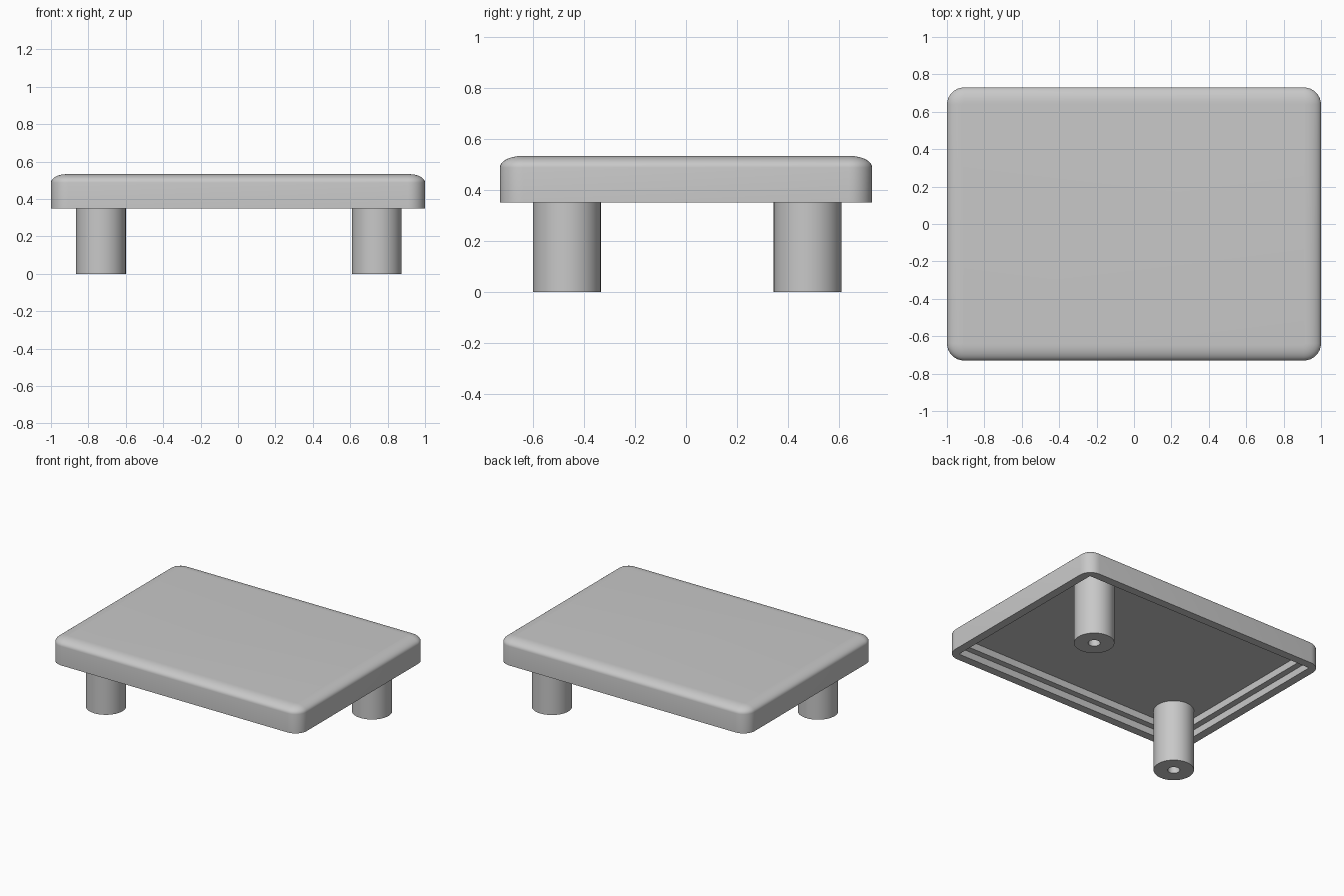
import bpy, bmesh
from math import sin, cos, pi, radians

cube = bpy.data.objects.get("Cube")
if cube:
    bpy.data.objects.remove(cube, do_unlink=True)

grey = bpy.data.materials.new("light_grey")
grey.use_nodes = True
colour = (0.58, 0.58, 0.58, 1)
grey.diffuse_color = colour
grey.node_tree.nodes["Principled BSDF"].inputs["Base Color"].default_value = colour

HALF_X, HALF_Y = 1.0, 0.73
BASE, TOP, CEILING = 0.35, 0.533, 0.45
CORNER, STEPS = 0.092, 8


def rounded_rectangle(inset, z, radius):
    """Counter-clockwise outline, inset from the outer edge."""
    points = []
    for q, (sx, sy) in enumerate([(1, 1), (-1, 1), (-1, -1), (1, -1)]):
        cx, cy = sx * (HALF_X - inset - radius), sy * (HALF_Y - inset - radius)
        for i in range(STEPS + 1):
            a = (q + i / STEPS) * pi / 2
            points.append((cx + radius * cos(a), cy + radius * sin(a), z))
    return points


def circle(x, y, radius, z, sides=48):
    return [(x + radius * cos(2 * pi * i / sides),
             y + radius * sin(2 * pi * i / sides), z) for i in range(sides)]


def skin(name, outlines, cap_start=True, cap_end=True):
    """Join successive outlines with quads and cap the ends."""
    bm = bmesh.new()
    rings = [[bm.verts.new(p) for p in outline] for outline in outlines]
    for a, b in zip(rings, rings[1:]):
        for i in range(len(a)):
            j = (i + 1) % len(a)
            bm.faces.new((a[i], a[j], b[j], b[i]))
    if cap_start:
        bm.faces.new(rings[0])
    if cap_end:
        bm.faces.new(rings[-1])
    bmesh.ops.recalc_face_normals(bm, faces=bm.faces)
    mesh = bpy.data.meshes.new(name)
    bm.to_mesh(mesh)
    bm.free()
    mesh.materials.append(grey)
    obj = bpy.data.objects.new(name, mesh)
    bpy.context.collection.objects.link(obj)
    bpy.ops.object.select_all(action="DESELECT")
    obj.select_set(True)
    bpy.context.view_layer.objects.active = obj
    bpy.ops.object.shade_smooth_by_angle(angle=radians(35))
    return obj


# Lid: stepped recess underneath, straight sides, softly rounded top edge
LEDGE, SHARP = 0.40, 0.004
outlines = [
    rounded_rectangle(0.105, CEILING, SHARP),
    rounded_rectangle(0.105, LEDGE, SHARP),
    rounded_rectangle(0.06, LEDGE, SHARP),
    rounded_rectangle(0.06, BASE, SHARP),
    rounded_rectangle(0, BASE, CORNER),
]
ROUND_IN, ROUND_DOWN = 0.085, 0.045
for i in range(STEPS + 1):
    t = i / STEPS * pi / 2
    inset = ROUND_IN * (1 - cos(t))
    outlines.append(rounded_rectangle(inset, TOP - ROUND_DOWN * (1 - sin(t)), CORNER - inset))
skin("lid", outlines)

# Two bored posts on opposite corners
RADIUS, BORE, DEPTH = 0.133, 0.04, 0.33
for name, x, y in [("front_right_post", -0.733, -0.467), ("back_left_post", 0.742, 0.477)]:
    skin(name, [circle(x, y, BORE, DEPTH), circle(x, y, BORE, 0),
                circle(x, y, RADIUS, 0), circle(x, y, RADIUS, CEILING + 0.01)])
